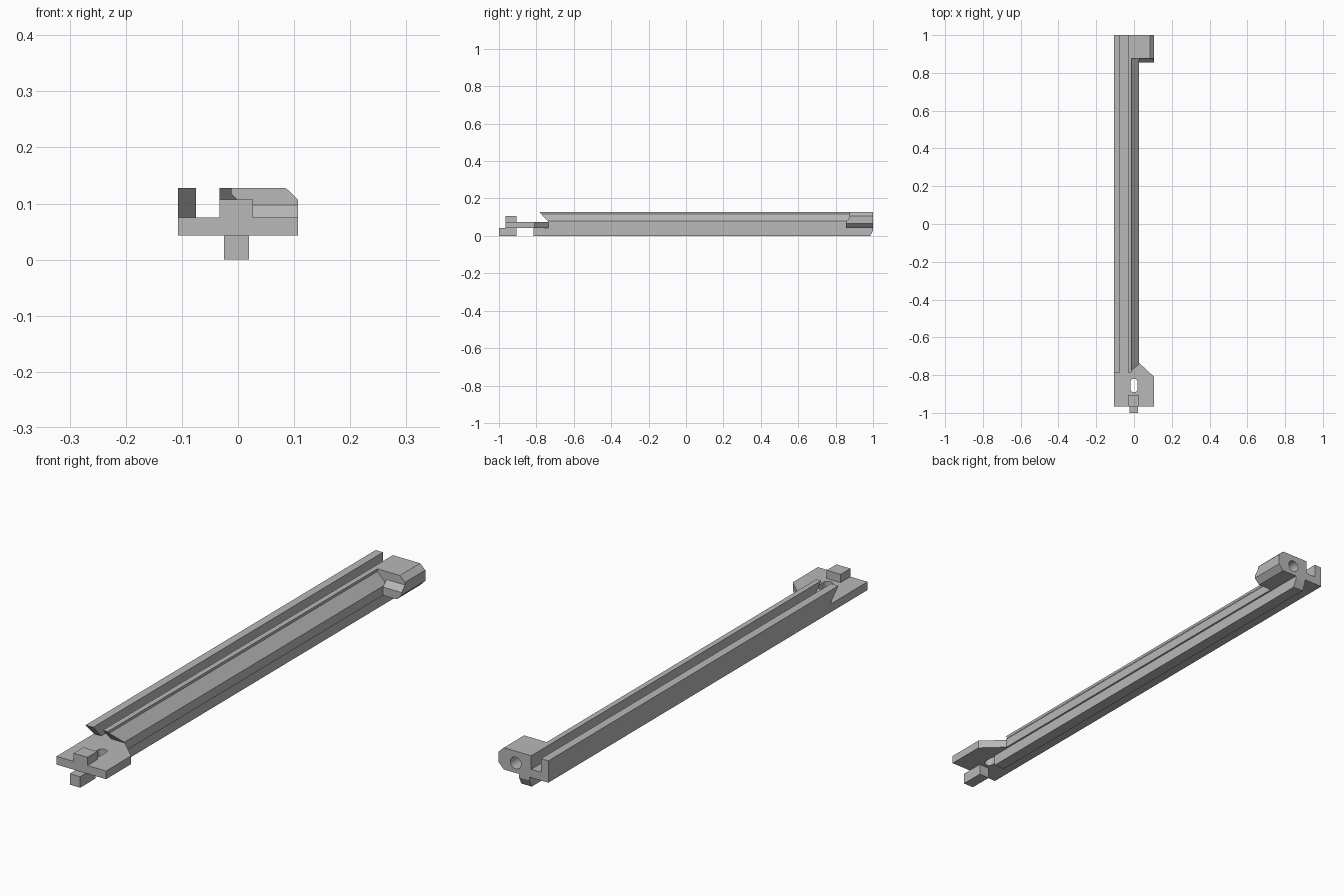
import bpy, bmesh, math
from mathutils import Vector

if "Cube" in bpy.data.objects:
    bpy.data.objects.remove(bpy.data.objects["Cube"], do_unlink=True)

grey = bpy.data.materials.new("plain grey")
grey.use_nodes = True
colour = (0.48, 0.48, 0.48, 1)
grey.diffuse_color = colour
grey.node_tree.nodes["Principled BSDF"].inputs["Base Color"].default_value = colour

# Coordinate order for a profile (u, v) pushed along w
PLACE = {
    "x": lambda u, v, w: (w, u, v),
    "y": lambda u, v, w: (u, w, v),
    "z": lambda u, v, w: (u, v, w),
}


def prism(name, profile, axis, start, end, front=None):
    """Extrude a profile; front(v) optionally slants the starting end."""
    place = PLACE[axis]
    bm = bmesh.new()
    a = [bm.verts.new(place(u, v, front(v) if front else start)) for u, v in profile]
    b = [bm.verts.new(place(u, v, end)) for u, v in profile]
    bm.faces.new(a)
    bm.faces.new(b)
    for i in range(len(a)):
        j = (i + 1) % len(a)
        bm.faces.new((a[i], a[j], b[j], b[i]))
    bmesh.ops.recalc_face_normals(bm, faces=bm.faces)
    mesh = bpy.data.meshes.new(name)
    bm.to_mesh(mesh)
    bm.free()
    mesh.materials.append(grey)
    obj = bpy.data.objects.new(name, mesh)
    bpy.context.collection.objects.link(obj)
    return obj


def rect(u0, u1, v0, v1):
    return [(u0, v0), (u1, v0), (u1, v1), (u0, v1)]


def capsule(cu, cv, r, half=0, n=16):
    """Circle, or a slot stretched along v."""
    pts = []
    for i in range(2 * n):
        t = math.pi * (i + 0.5) / n
        pts.append((cu + r * math.cos(t), cv + r * math.sin(t) + (half if i < n else -half)))
    return pts


def cut(obj, cutter):
    mod = obj.modifiers.new("cut", "BOOLEAN")
    mod.operation = "DIFFERENCE"
    mod.solver = "EXACT"
    mod.object = cutter
    cutter.hide_render = True
    cutter.hide_set(True)
    cutter.display_type = "WIRE"


L, R = -0.107, 0.107
BASE, DECK, TOP = 0.043, 0.075, 0.128
RIDGE_L, RIDGE_R, EDGE = -0.033, -0.012, 0.027
BLOCK_Y = 0.875


def undercut(z):
    return -0.735 - (z - DECK) * 0.95


# Long base plate widening into the front tab
base_plate = prism("base_plate", [(L, -0.965), (R, -0.965), (R, -0.81),
                                  (EDGE, -0.735), (EDGE, 1), (L, 1)], "z", BASE, DECK)

# Upright rails with undercut front ends
prism("side_wall", rect(L, -0.075, DECK, TOP), "y", 0, 1, undercut)
prism("sloped_ridge", [(RIDGE_L, DECK), (EDGE, DECK), (EDGE, 0.079),
                       (RIDGE_R, 0.118), (RIDGE_R, TOP), (RIDGE_L, TOP)],
      "y", 0, BLOCK_Y, undercut)

# Keel under the plate with a bevelled back end
prism("keel", [(-0.815, 0), (0.985, 0), (1, 0.03), (1, BASE), (-0.815, BASE)],
      "x", -0.025, 0.02)

# Front stop above and foot below the tab
prism("front_stop", rect(-0.033, 0.027, DECK, 0.107), "y", -0.965, -0.905)
prism("front_foot", rect(-0.025, 0.02, 0, BASE), "y", -1, -0.905)

# Chamfered block at the back, with its stepped front
end_block = prism("end_block", [(RIDGE_L, DECK), (EDGE, DECK), (EDGE, BASE), (0.085, BASE),
                                (R, 0.065), (R, 0.107), (0.085, TOP), (RIDGE_L, TOP)],
                  "y", BLOCK_Y, 1)
prism("block_step", [(EDGE, BASE), (0.085, BASE), (R, 0.065), (R, DECK), (EDGE, DECK)],
      "y", 0.855, BLOCK_Y)
prism("block_step_slope", [(0.855, DECK), (BLOCK_Y, DECK), (BLOCK_Y, 0.097)], "x", EDGE, R)

# Slot through the tab and blind hole in the back end
cut(base_plate, prism("slot_cutter", capsule(0, -0.855, 0.018, 0.018), "z", 0.02, 0.1))
hole = prism("hole_cutter", capsule(0.034, 0.082, 0.023), "y", 0.9, 1.05)
cut(base_plate, hole)
cut(end_block, hole)
